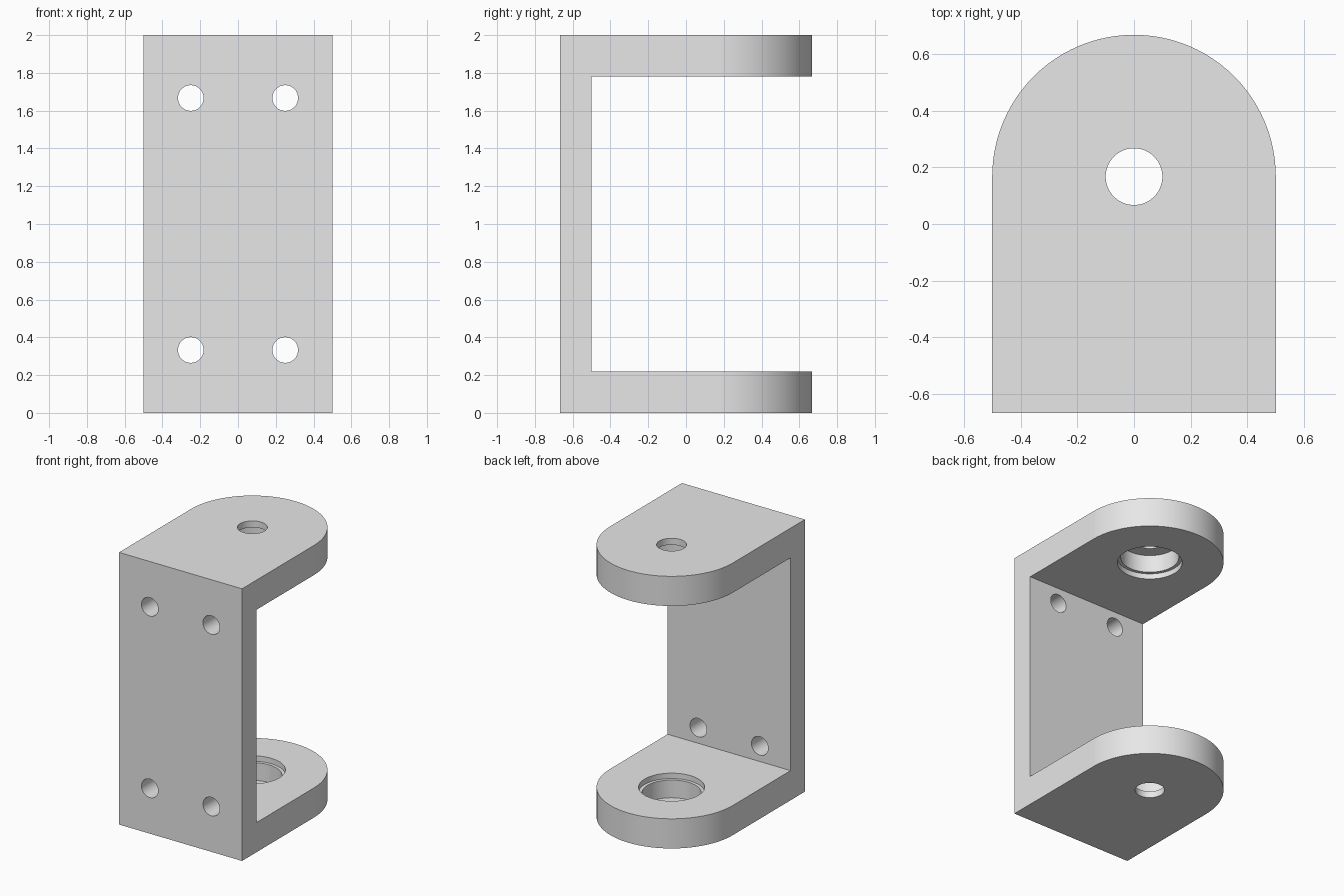
import bpy, bmesh, math
from mathutils import Matrix, Vector

cube = bpy.data.objects.get("Cube")
if cube:
    bpy.data.objects.remove(cube, do_unlink=True)

HEIGHT, HALF_W, BACK, ARM, PLATE = 2.0, 0.5, 0.667, 0.218, 0.167
PIVOT_Y = BACK - HALF_W

grey = bpy.data.materials.new("light_grey")
grey.use_nodes = True
grey.diffuse_color = (0.8, 0.8, 0.8, 1)
grey.node_tree.nodes["Principled BSDF"].inputs["Base Color"].default_value = (0.8, 0.8, 0.8, 1)


def add_object(name, bm):
    bmesh.ops.recalc_face_normals(bm, faces=bm.faces)
    mesh = bpy.data.meshes.new(name)
    bm.to_mesh(mesh)
    bm.free()
    mesh.materials.append(grey)
    obj = bpy.data.objects.new(name, mesh)
    bpy.context.collection.objects.link(obj)
    return obj


def prism(name, points, direction):
    """Extrude a closed outline along a direction."""
    bm = bmesh.new()
    face = bm.faces.new([bm.verts.new(p) for p in points])
    new = bmesh.ops.extrude_face_region(bm, geom=[face])["geom"]
    verts = [v for v in new if isinstance(v, bmesh.types.BMVert)]
    bmesh.ops.translate(bm, verts=verts, vec=direction)
    return add_object(name, bm)


def cylinder(name, start, end, radius, sides):
    start, end = Vector(start), Vector(end)
    axis = end - start
    matrix = Matrix.Translation((start + end) / 2) @ axis.to_track_quat("Z", "Y").to_matrix().to_4x4()
    bm = bmesh.new()
    bmesh.ops.create_cone(bm, cap_ends=True, segments=sides, radius1=radius,
                          radius2=radius, depth=axis.length, matrix=matrix)
    return add_object(name, bm)


def boolean(target, cutter, operation):
    cutter.hide_render = True
    mod = target.modifiers.new("cut", "BOOLEAN")
    mod.operation, mod.object, mod.solver = operation, cutter, "EXACT"
    bpy.context.view_layer.objects.active = target
    bpy.ops.object.modifier_apply(modifier=mod.name)
    bpy.data.objects.remove(cutter, do_unlink=True)


# C-shaped side profile, wider than the finished bracket
inner = PLATE - BACK
profile = [(-BACK, 0), (1, 0), (1, ARM), (inner, ARM),
           (inner, HEIGHT - ARM), (1, HEIGHT - ARM), (1, HEIGHT), (-BACK, HEIGHT)]
bracket = prism("clevis_bracket", [(-0.7, y, z) for y, z in profile], (1.4, 0, 0))

# Trim to the plan outline with round arm ends
steps = 48
outline = [(-HALF_W, -1, -0.5), (HALF_W, -1, -0.5)]
for i in range(steps + 1):
    a = math.pi * i / steps
    outline.append((HALF_W * math.cos(a), PIVOT_Y + HALF_W * math.sin(a), -0.5))
boolean(bracket, prism("plan_trim", outline, (0, 0, 3)), "INTERSECT")

# Stepped bearing seats in the arms, opening toward the gap
for face, out in ((ARM, -1), (HEIGHT - ARM, 1)):
    for radius, depth in ((0.22, 0.04), (0.197, 0.17), (0.1, 0.4)):
        cutter = cylinder("seat_cutter", (0, PIVOT_Y, face - out * 0.1),
                          (0, PIVOT_Y, face + out * depth), radius, 64)
        boolean(bracket, cutter, "DIFFERENCE")

# Mounting holes through the plate
for x in (-0.25, 0.25):
    for z in (0.333, HEIGHT - 0.333):
        cutter = cylinder("bolt_cutter", (x, -0.9, z), (x, -0.3, z), 0.068, 40)
        boolean(bracket, cutter, "DIFFERENCE")

# Smooth the curved walls, keep the edges crisp
bpy.ops.object.select_all(action="DESELECT")
bracket.select_set(True)
bpy.context.view_layer.objects.active = bracket
bpy.ops.object.shade_smooth_by_angle(angle=math.radians(30))
weighted = bracket.modifiers.new("weighted_normals", "WEIGHTED_NORMAL")
weighted.keep_sharp = True
